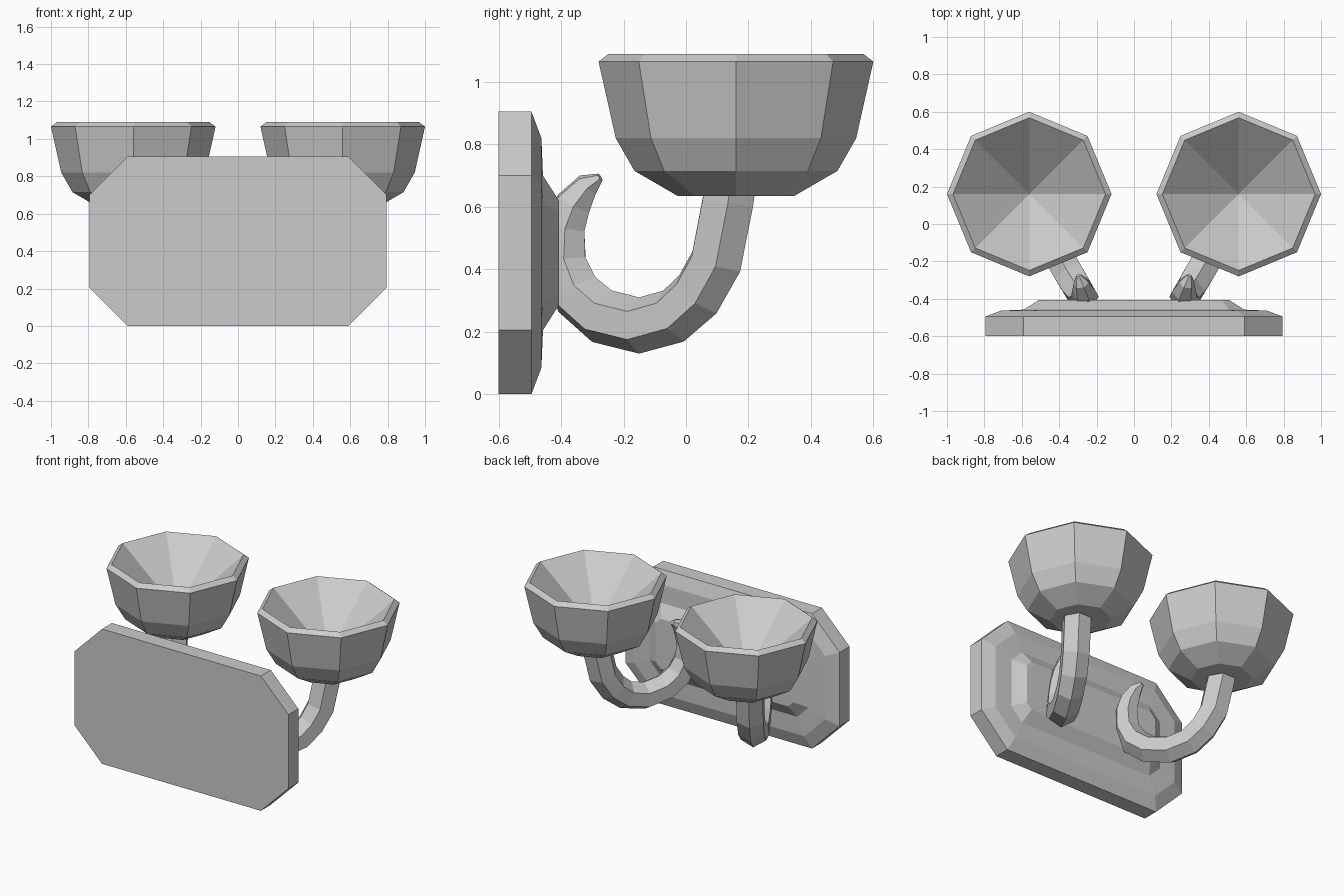
import bpy, bmesh
from math import cos, sin, pi, sqrt
from mathutils import Vector

if "Cube" in bpy.data.objects:
    bpy.data.objects.remove(bpy.data.objects["Cube"])


def loft(name, rings, mirror=False):
    """Skin a list of closed rings; a one-point ring makes a fan, other ends are capped."""
    bm = bmesh.new()
    loops = [[bm.verts.new(p) for p in ring] for ring in rings]
    for a, b in zip(loops, loops[1:]):
        n = max(len(a), len(b))
        for i in range(n):
            j = (i + 1) % n
            if len(b) == 1:
                bm.faces.new((a[i], a[j], b[0]))
            else:
                bm.faces.new((a[i], a[j], b[j], b[i]))
    for end in (loops[0], loops[-1]):
        if len(end) > 2:
            bm.faces.new(end)
    bmesh.ops.recalc_face_normals(bm, faces=bm.faces)
    mesh = bpy.data.meshes.new(name)
    bm.to_mesh(mesh)
    bm.free()
    obj = bpy.data.objects.new(name, mesh)
    bpy.context.collection.objects.link(obj)
    if mirror:
        obj.modifiers.new("mirror", 'MIRROR').use_mirror_merge = False
    return obj


# Wall plate: chamfered rectangle stepped towards the back
def plate_ring(y, inset):
    w, h = 0.795 - inset, 0.4525 - inset
    c = 0.205 - inset * (2 - sqrt(2))
    pts = [(w, h - c), (w - c, h), (c - w, h), (-w, h - c),
           (-w, c - h), (c - w, -h), (w - c, -h), (w, c - h)]
    return [(x, y, z + 0.4525) for x, z in pts]


loft("wall_plate", [plate_ring(y, d) for y, d in
                    [(-0.6, 0), (-0.495, 0), (-0.463, 0.085), (-0.458, 0.205), (-0.407, 0.285)]])


# Cups: eight-sided bowls with a conical hollow
CX, CY = 0.56, 0.16


def cup_ring(r, z):
    return [(CX + r * cos(i * pi / 4), CY + r * sin(i * pi / 4), z) for i in range(8)]


loft("cups", [cup_ring(r, z) for r, z in
              [(0.187, 0.635), (0.325, 0.715), (0.385, 0.82), (0.44, 1.065), (0.408, 1.09)]]
     + [[(CX, CY, 0.74)]], mirror=True)


# Arms: tapering six-sided hooks, path given as (x, y, z, radius)
path = [(0.572, 0.143, 0.68, 0.094), (0.57, 0.135, 0.62, 0.094), (0.548, 0.097, 0.425, 0.094),
        (0.515, 0.038, 0.32, 0.092), (0.475, -0.04, 0.25, 0.09), (0.415, -0.15, 0.22, 0.09),
        (0.345, -0.27, 0.25, 0.09), (0.298, -0.35, 0.32, 0.088), (0.27, -0.39, 0.42, 0.08),
        (0.262, -0.388, 0.53, 0.073), (0.268, -0.36, 0.61, 0.064), (0.282, -0.315, 0.67, 0.042),
        (0.296, -0.275, 0.694, 0.014)]
across = Vector((1, -0.58, 0)).normalized()
pts = [Vector(p[:3]) for p in path]
rings = []
for i, p in enumerate(pts):
    tangent = (pts[min(i + 1, len(pts) - 1)] - pts[max(i - 1, 0)]).normalized()
    normal = tangent.cross(across).normalized()
    side = normal.cross(tangent)
    r = path[i][3]
    rings.append([p + r * (normal * cos(k * pi / 3) + side * sin(k * pi / 3)) for k in range(6)])
loft("arms", rings, mirror=True)
